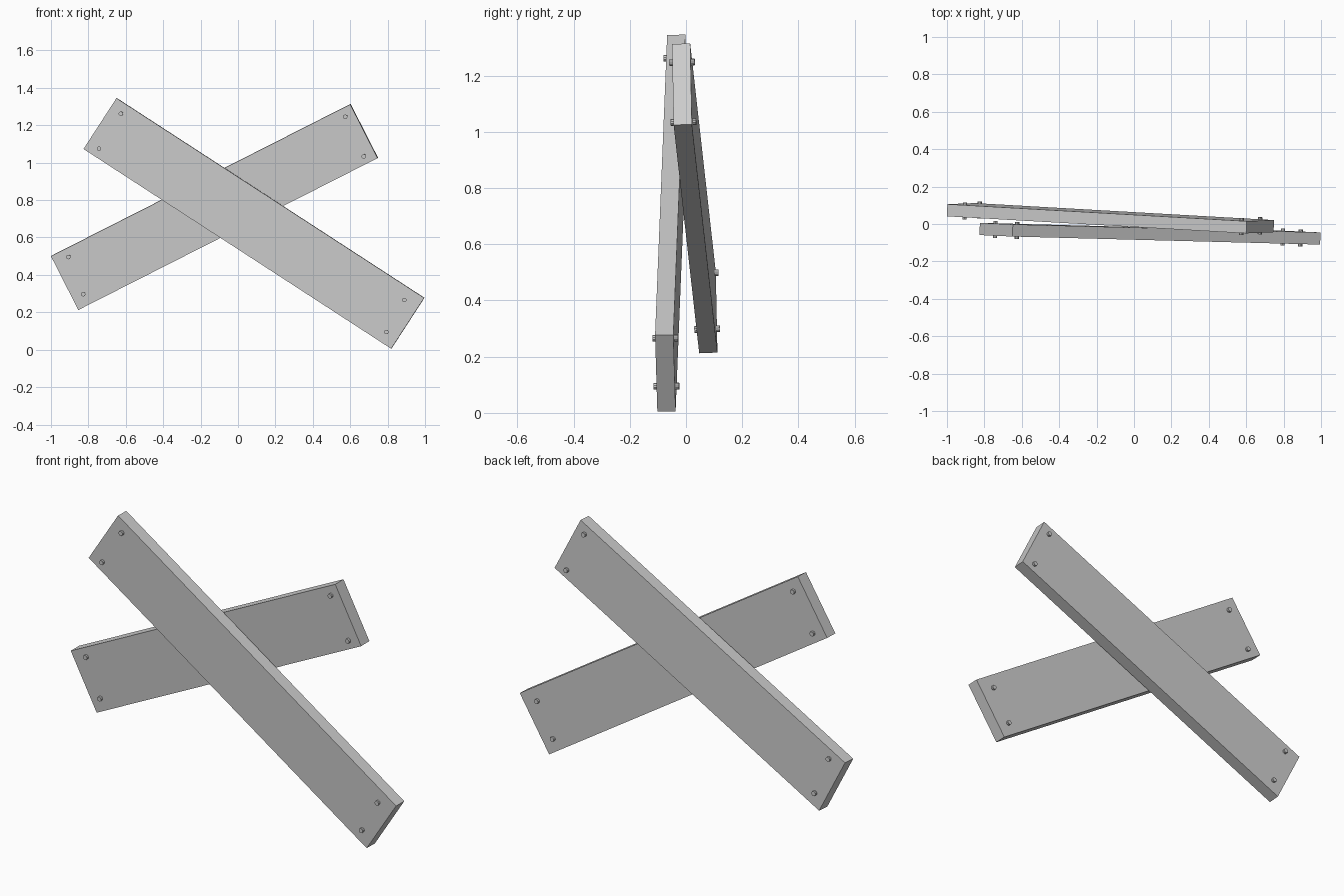
import bpy
from mathutils import Vector, Matrix

cube = bpy.data.objects.get("Cube")
if cube:
    bpy.data.objects.remove(cube, do_unlink=True)

grey = bpy.data.materials.new("weathered grey")
grey.use_nodes = True
grey.diffuse_color = (0.6, 0.6, 0.6, 1)
grey.node_tree.nodes["Principled BSDF"].inputs["Base Color"].default_value = (0.6, 0.6, 0.6, 1)

THICK = 0.065
PEG_RADIUS = 0.012
PEG_OUT = 0.013


def finish(obj, name):
    obj.name = name
    obj.data.name = name
    obj.data.materials.append(grey)


def plank(name, corner, along, across, pegs):
    """Board from a front face corner and two edge vectors, with pegs through it."""
    corner, along, across = Vector(corner), Vector(along), Vector(across)
    x = along.normalized()
    y = x.cross(across).normalized()
    if y.y < 0:
        y = -y
    z = x.cross(y)
    centre = corner + (along + across) / 2 + y * THICK / 2
    frame = Matrix((x, y, z)).transposed().to_4x4()
    frame.translation = centre

    # board
    bpy.ops.mesh.primitive_cube_add(size=1)
    board = bpy.context.object
    board.matrix_world = frame @ Matrix.Diagonal((along.length, THICK, across.length, 1))
    finish(board, name)

    # round pegs showing on both faces
    for i, (px, pz) in enumerate(pegs):
        py = centre.y - (y.x * (px - centre.x) + y.z * (pz - centre.z)) / y.y
        bpy.ops.mesh.primitive_cylinder_add(vertices=10, radius=PEG_RADIUS,
                                            depth=THICK + 2 * PEG_OUT)
        peg = bpy.context.object
        turn = Vector((0, 0, 1)).rotation_difference(y).to_matrix().to_4x4()
        peg.matrix_world = Matrix.Translation((px, py, pz)) @ turn
        finish(peg, f"{name}_peg_{i + 1}")
        bpy.ops.object.shade_smooth_by_angle()


# front board, falling towards the left
plank("front_plank", (-0.65, -0.067, 1.345), (1.645, -0.043, -1.068), (-0.176, 0.008, -0.272),
      [(-0.625, 1.262), (-0.742, 1.075), (0.795, 0.095), (0.89, 0.266)])

# back board, rising towards the left
plank("back_plank", (-1.0, 0.041, 0.5), (1.6, -0.091, 0.812), (0.146, 0.006, -0.288),
      [(0.575, 1.247), (0.674, 1.035), (-0.905, 0.497), (-0.826, 0.298)])
